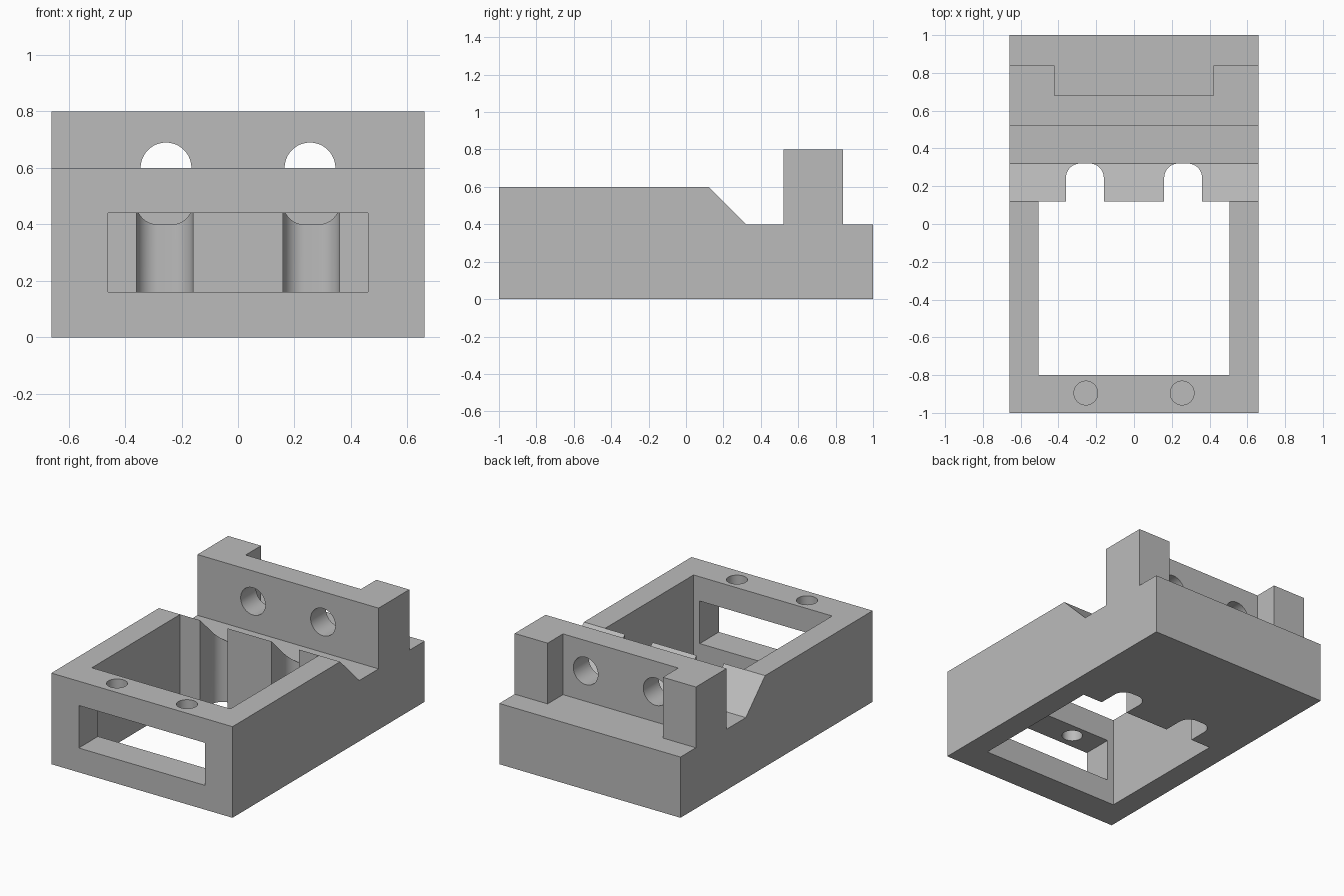
import bpy, bmesh, math
from mathutils import Vector

cube = bpy.data.objects.get("Cube")
if cube:
    bpy.data.objects.remove(cube, do_unlink=True)

grey = bpy.data.materials.new("plain grey")
grey.use_nodes = True
grey.diffuse_color = (0.5, 0.5, 0.5, 1)
grey.node_tree.nodes["Principled BSDF"].inputs["Base Color"].default_value = (0.5, 0.5, 0.5, 1)


def prism(name, outline, axis, start, end):
    """Extrude a closed 2D outline along an axis."""
    place = {"x": lambda u, v, w: (w, u, v),
             "y": lambda u, v, w: (u, w, v),
             "z": lambda u, v, w: (u, v, w)}[axis]
    bm = bmesh.new()
    base = bm.faces.new([bm.verts.new(place(u, v, start)) for u, v in outline])
    grown = bmesh.ops.extrude_face_region(bm, geom=[base])["geom"]
    moved = [g for g in grown if isinstance(g, bmesh.types.BMVert)]
    bmesh.ops.translate(bm, verts=moved, vec=Vector(place(0, 0, end - start)))
    bmesh.ops.recalc_face_normals(bm, faces=bm.faces)
    mesh = bpy.data.meshes.new(name)
    bm.to_mesh(mesh)
    bm.free()
    mesh.materials.append(grey)
    obj = bpy.data.objects.new(name, mesh)
    bpy.context.collection.objects.link(obj)
    return obj


def rect(u0, u1, v0, v1):
    return [(u0, v0), (u1, v0), (u1, v1), (u0, v1)]


def arc(cu, cv, r, a0, a1, n):
    angles = [math.radians(a0 + (a1 - a0) * i / n) for i in range(n + 1)]
    return [(cu + r * math.cos(a), cv + r * math.sin(a)) for a in angles]


def circle(cu, cv, r):
    return arc(cu, cv, r, 0, 360, 48)[:-1]


# Body: side outline with the sloped step and the upright rear wall
side = [(-1, 0), (1, 0), (1, 0.4), (0.84, 0.4), (0.84, 0.8), (0.52, 0.8),
        (0.52, 0.4), (0.32, 0.4), (0.12, 0.6), (-1, 0.6)]
body = prism("body", side, "x", -0.66, 0.66)

# Main opening, with two round-cornered slots running into the slope
opening = [(-0.505, -0.8), (0.505, -0.8), (0.505, 0.12)]
for cx in (0.26, -0.26):
    opening += [(cx + 0.1, 0.12)]
    opening += arc(cx + 0.025, 0.245, 0.075, 0, 90, 14)
    opening += arc(cx - 0.025, 0.245, 0.075, 90, 180, 14)
    opening += [(cx - 0.1, 0.12)]
opening += [(-0.505, 0.12)]

# Front window and the recess behind the rear wall
cutters = [
    prism("opening_cutter", opening, "z", -0.1, 0.9),
    prism("window_cutter", rect(-0.46, 0.46, 0.16, 0.44), "y", -1.1, -0.7),
    prism("recess_cutter", rect(-0.42, 0.42, 0.68, 0.95), "z", 0.4, 0.9),
]
# Round holes in the rear wall and in the front rail
for cx in (-0.255, 0.255):
    cutters.append(prism("wall_hole_cutter", circle(cx, 0.6, 0.09), "y", 0.45, 0.75))
    cutters.append(prism("rail_hole_cutter", circle(cx, -0.895, 0.063), "z", 0.3, 0.7))

bpy.ops.object.select_all(action="DESELECT")
body.select_set(True)
bpy.context.view_layer.objects.active = body
for cutter in cutters:
    cutter.hide_render = True
    mod = body.modifiers.new("cut", "BOOLEAN")
    mod.operation = "DIFFERENCE"
    mod.solver = "EXACT"
    mod.object = cutter
    bpy.ops.object.modifier_apply(modifier=mod.name)
    bpy.data.objects.remove(cutter, do_unlink=True)

bpy.ops.object.shade_smooth_by_angle(angle=math.radians(30))
